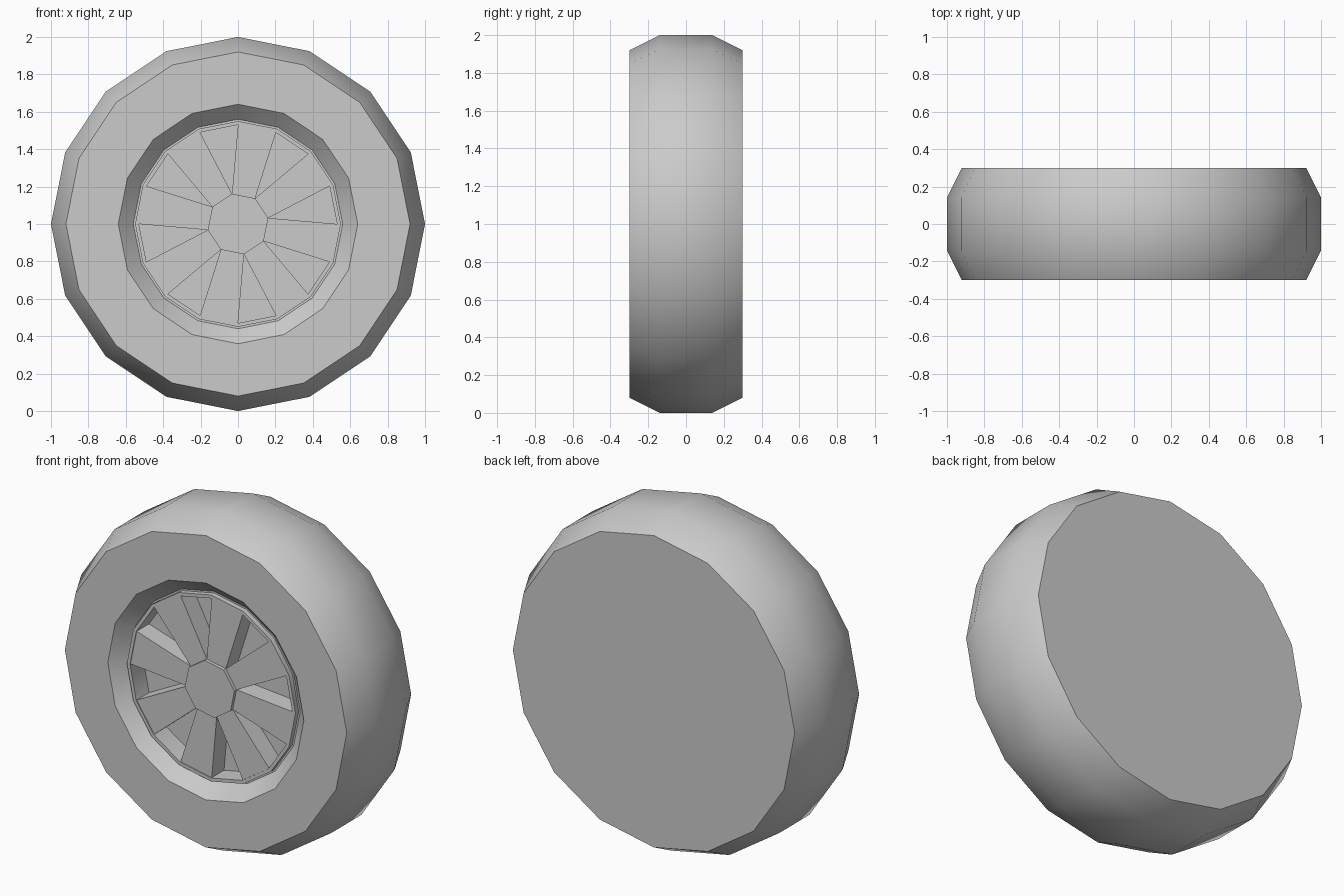
import bpy, bmesh
from math import sin, cos, radians

if "Cube" in bpy.data.objects:
    bpy.data.objects.remove(bpy.data.objects["Cube"])

CZ = 1.0  # axle height


def pt(r, deg, y):
    a = radians(deg)
    return (r * cos(a), y, CZ + r * sin(a))


def finish(name, bm, smooth=False):
    bmesh.ops.remove_doubles(bm, verts=bm.verts, dist=1e-5)
    bmesh.ops.recalc_face_normals(bm, faces=bm.faces)
    me = bpy.data.meshes.new(name)
    bm.to_mesh(me)
    bm.free()
    ob = bpy.data.objects.new(name, me)
    bpy.context.collection.objects.link(ob)
    if smooth:
        bpy.ops.object.select_all(action='DESELECT')
        ob.select_set(True)
        bpy.context.view_layer.objects.active = ob
        bpy.ops.object.shade_smooth_by_angle(angle=radians(30))
    return ob


def lathe(name, profile, sides=16, closed=False):
    """Spin (radius, y) points around the axle; open ends are capped."""
    bm = bmesh.new()
    rings = [[bm.verts.new(pt(r, 360 * i / sides, y)) for i in range(sides)]
             for r, y in profile]
    pairs = list(zip(rings, rings[1:]))
    if closed:
        pairs.append((rings[-1], rings[0]))
    else:
        bm.faces.new(rings[0])
        bm.faces.new(rings[-1])
    for a, b in pairs:
        for i in range(sides):
            j = (i + 1) % sides
            bm.faces.new((a[i], a[j], b[j], b[i]))
    return finish(name, bm, True)


def prism(bm, outline, y0, y1):
    f = [bm.verts.new(pt(r, d, y0)) for r, d in outline]
    b = [bm.verts.new(pt(r, d, y1)) for r, d in outline]
    bm.faces.new(f)
    bm.faces.new(b)
    n = len(f)
    for i in range(n):
        j = (i + 1) % n
        bm.faces.new((f[i], f[j], b[j], b[i]))


FLOOR = -0.13

# Tyre with flat back, sloped front lip and recessed floor
lathe("tyre", [(0.55, FLOOR), (0.55, -0.22), (0.56, -0.22), (0.64, -0.30),
               (0.92, -0.30), (1.0, -0.14), (1.0, 0.14), (0.92, 0.30)])

# Thin rim ring
lathe("rim", [(0.55, FLOOR), (0.55, -0.25), (0.53, -0.25), (0.53, FLOOR)],
      closed=True)

# Eight wide spokes with triangular pockets between them
bm = bmesh.new()
for k in range(8):
    a = 45 * k
    prism(bm, [(0.53, a), (0.53, a - 22.5), (0.165, a - 33.75),
               (0.165, a + 11.25)], -0.245, FLOOR)
finish("spokes", bm)

# Octagonal hub, slightly proud of the spokes
bm = bmesh.new()
prism(bm, [(0.165, 11.25 + 45 * k) for k in range(8)], -0.265, FLOOR)
finish("hub", bm)
